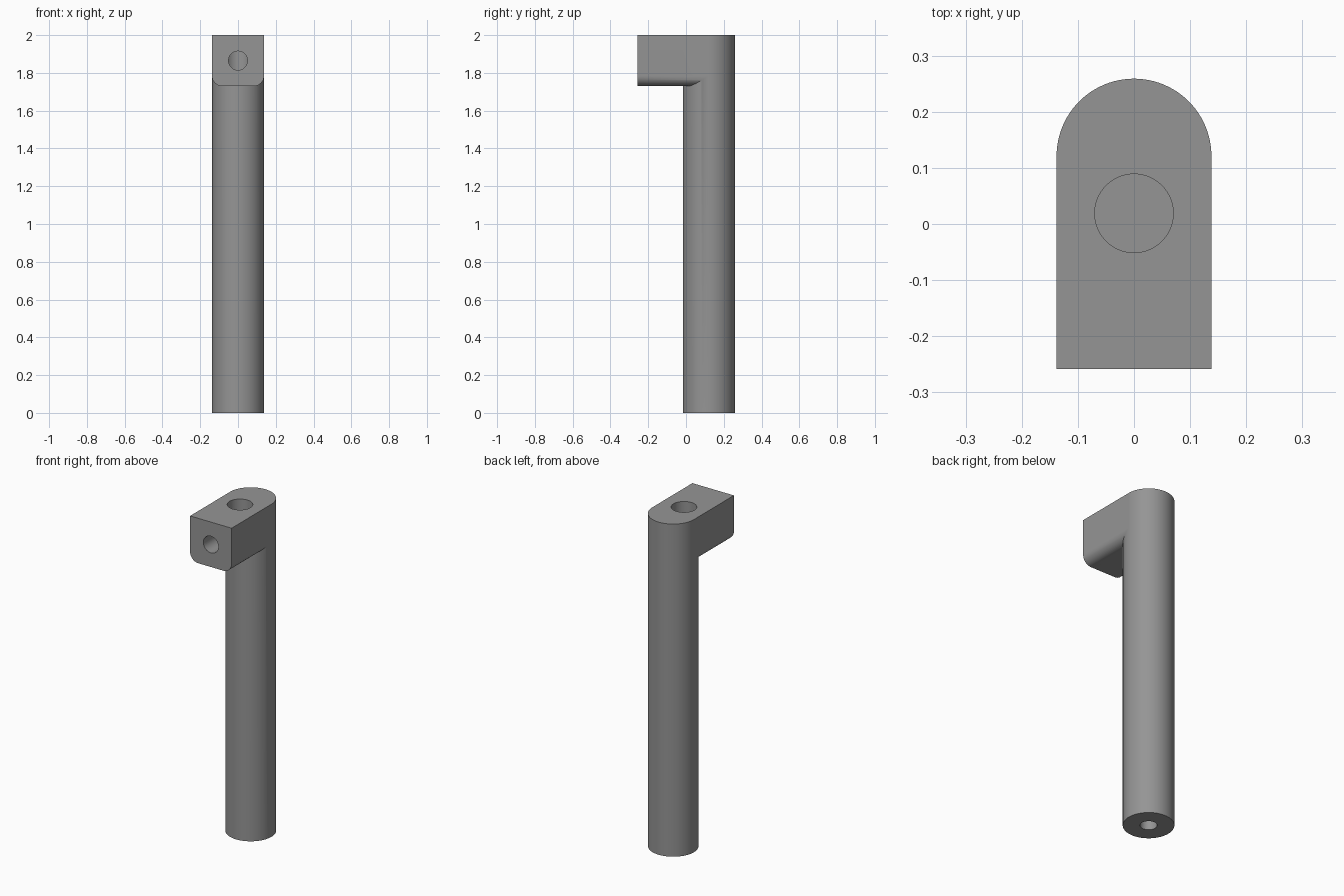
import bpy
import bmesh
import math
from mathutils import Matrix, Vector

if "Cube" in bpy.data.objects:
    bpy.data.objects.remove(bpy.data.objects["Cube"])

R = 0.138          # post radius and half width of the head
POST_Y = 0.121     # post axis
FRONT = -0.258     # front face of the head
HEAD_Z = 1.73      # underside of the head
ROUND = 0.055      # lower edge rounding of the head

grey = bpy.data.materials.new("grey")
grey.diffuse_color = (0.3, 0.3, 0.3, 1)
grey.use_nodes = True
grey.node_tree.nodes["Principled BSDF"].inputs["Base Color"].default_value = grey.diffuse_color


def make(name, bm):
    bmesh.ops.recalc_face_normals(bm, faces=bm.faces)
    mesh = bpy.data.meshes.new(name)
    bm.to_mesh(mesh)
    bm.free()
    mesh.materials.append(grey)
    obj = bpy.data.objects.new(name, mesh)
    bpy.context.collection.objects.link(obj)
    return obj


def rod(name, start, end, radius, sides):
    a, b = Vector(start), Vector(end)
    turn = (b - a).to_track_quat('Z', 'Y').to_matrix().to_4x4()
    bm = bmesh.new()
    bmesh.ops.create_cone(bm, cap_ends=True, segments=sides, radius1=radius,
                          radius2=radius, depth=(b - a).length,
                          matrix=Matrix.Translation((a + b) / 2) @ turn)
    return make(name, bm)


def combine(target, other, operation):
    mod = target.modifiers.new(operation.lower(), 'BOOLEAN')
    mod.object, mod.operation, mod.solver = other, operation, 'EXACT'
    bpy.context.view_layer.objects.active = target
    bpy.ops.object.modifier_apply(modifier=mod.name)
    bpy.data.objects.remove(other)


# Round post
post = rod("post", (0, POST_Y, 0), (0, POST_Y, 2), R, 96)

# Head block: square on top, rounded along the two lower edges
bm = bmesh.new()
arc = [math.radians(270 + 90 * i / 12) for i in range(13)]
right = [(R - ROUND + ROUND * math.cos(a), HEAD_Z + ROUND + ROUND * math.sin(a))
         for a in arc] + [(R, 2)]
profile = right + [(-x, z) for x, z in reversed(right)]
face = bm.faces.new([bm.verts.new((x, FRONT, z)) for x, z in profile])
grown = bmesh.ops.extrude_face_region(bm, geom=[face])
bmesh.ops.translate(bm, vec=(0, POST_Y - FRONT, 0),
                    verts=[v for v in grown["geom"] if isinstance(v, bmesh.types.BMVert)])
combine(post, make("head", bm), 'UNION')

# Blind bore in the top, cross bore from the front, bore in the foot
combine(post, rod("top_bore", (0, 0.019, 1.79), (0, 0.019, 2.1), 0.07, 64), 'DIFFERENCE')
combine(post, rod("front_bore", (0, -0.4, 1.865), (0, 0.019, 1.865), 0.05, 48), 'DIFFERENCE')
combine(post, rod("foot_bore", (0, POST_Y, -0.1), (0, POST_Y, 0.4), 0.046, 48), 'DIFFERENCE')

# Smooth round walls, crisp edges
post.name = "post_with_head"
bpy.ops.object.select_all(action='DESELECT')
post.select_set(True)
bpy.context.view_layer.objects.active = post
bpy.ops.object.shade_smooth_by_angle(angle=math.radians(30))
